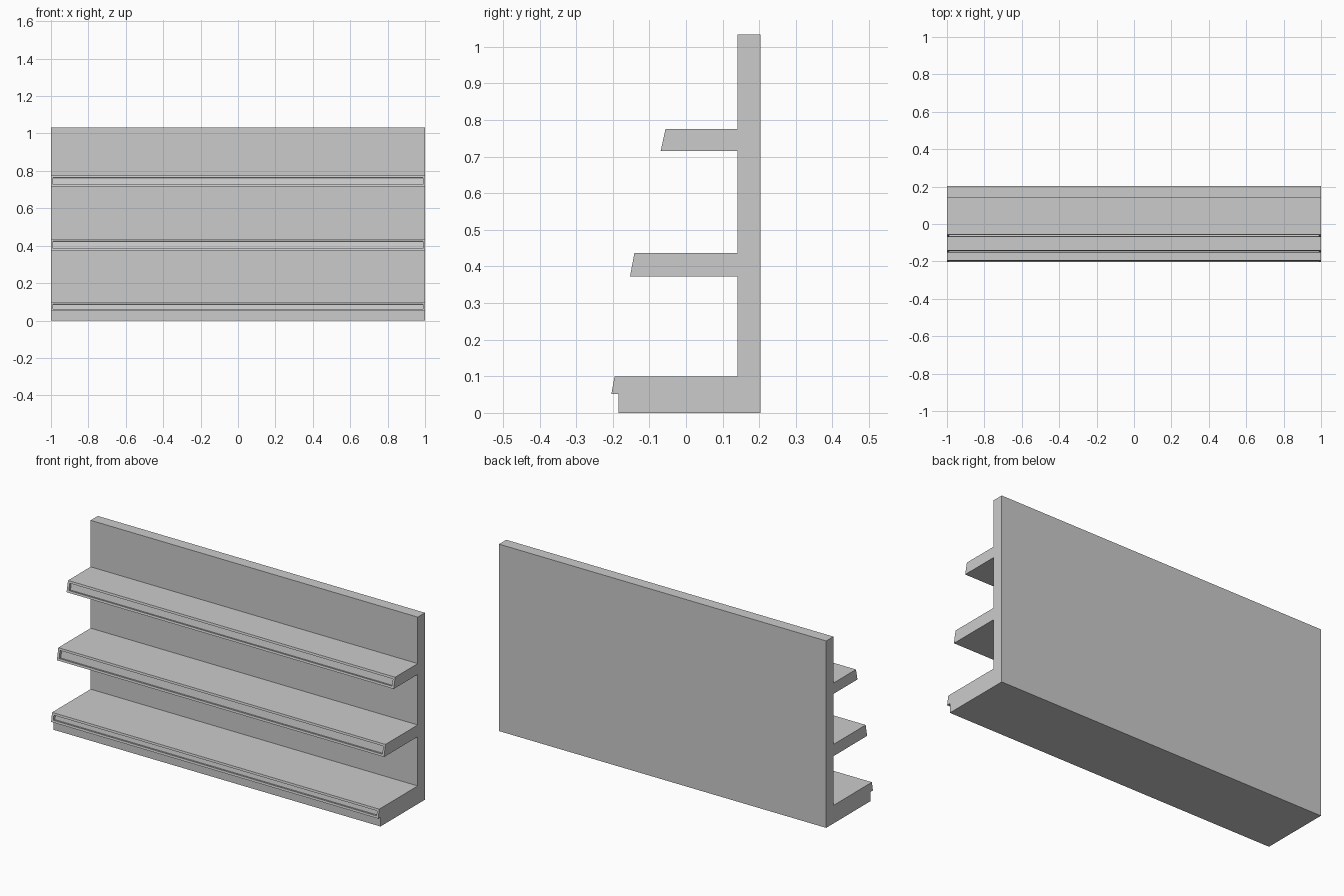
import bpy, bmesh

if "Cube" in bpy.data.objects:
    bpy.data.objects.remove(bpy.data.objects["Cube"])

# Side profile (y, z): back panel with three stepped shelves and a plinth
profile = [
    (0.204, 0.0), (0.204, 1.033), (0.141, 1.033),
    (0.141, 0.776), (-0.056, 0.776), (-0.069, 0.716), (0.141, 0.716),   # top shelf
    (0.141, 0.437), (-0.141, 0.437), (-0.153, 0.372), (0.141, 0.372),   # middle shelf
    (0.141, 0.1), (-0.195, 0.1), (-0.204, 0.051), (-0.184, 0.051),      # bottom shelf lip
    (-0.184, 0.0),                                                      # plinth
]

# Sweep the profile across the width
bm = bmesh.new()
side = bm.faces.new([bm.verts.new((-1, y, z)) for y, z in profile])
swept = bmesh.ops.extrude_face_region(bm, geom=[side], use_keep_orig=True)
bmesh.ops.translate(bm, vec=(2, 0, 0),
                    verts=[g for g in swept["geom"] if isinstance(g, bmesh.types.BMVert)])
bmesh.ops.recalc_face_normals(bm, faces=bm.faces)
bm.normal_update()

# Recessed label strips in the sloping shelf fronts
fronts = [f for f in bm.faces if f.normal.y < -0.9 and f.normal.z > 0.1]
bmesh.ops.inset_individual(bm, faces=fronts, thickness=0.012, use_even_offset=True)
for f in fronts:
    normal = f.normal.copy()
    pushed = bmesh.ops.extrude_discrete_faces(bm, faces=[f])["faces"][0]
    bmesh.ops.translate(bm, vec=normal * -0.015, verts=pushed.verts)
bmesh.ops.recalc_face_normals(bm, faces=bm.faces)

mesh = bpy.data.meshes.new("shelf_unit")
bm.to_mesh(mesh)
bm.free()
bpy.context.collection.objects.link(bpy.data.objects.new("shelf_unit", mesh))
